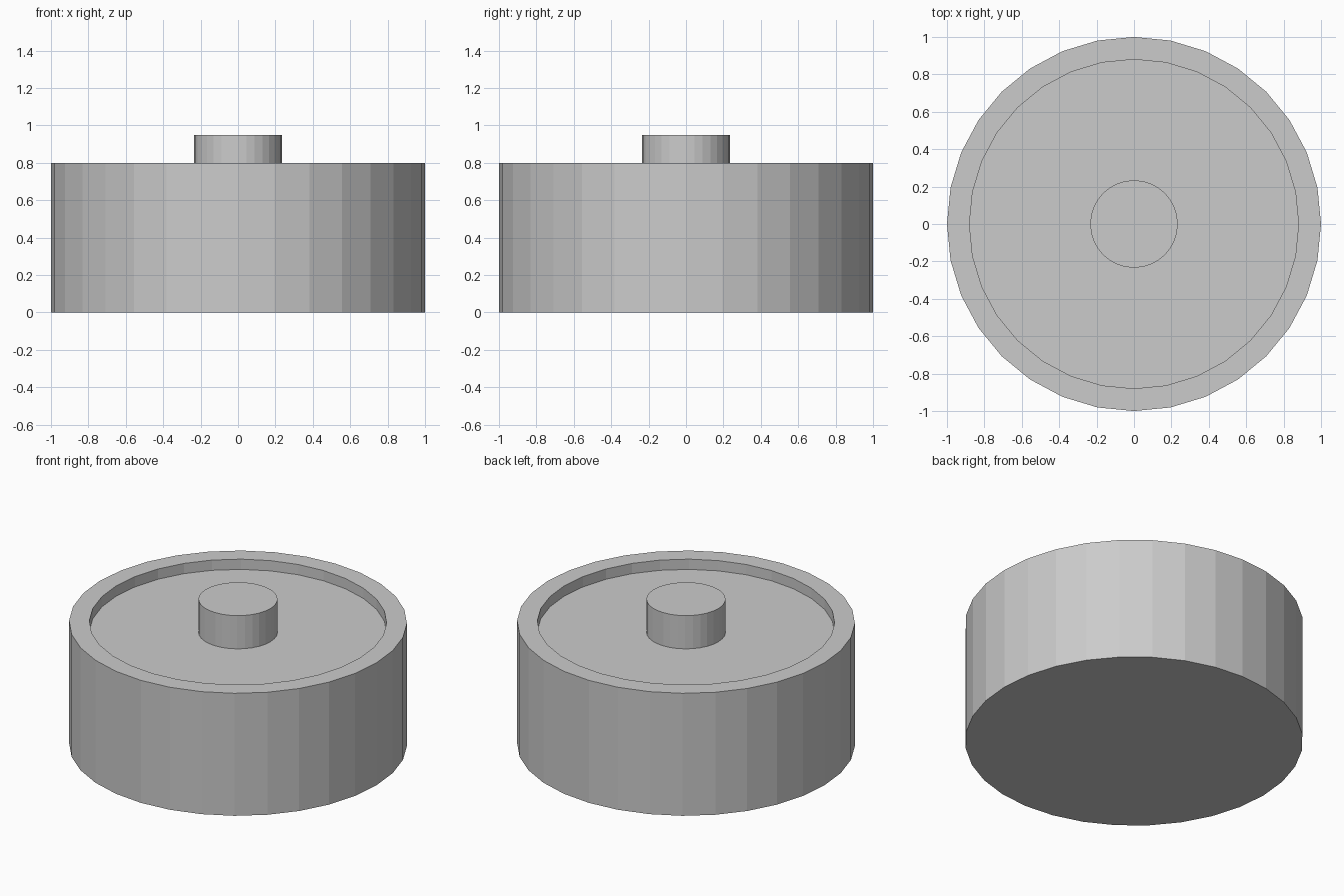
import bpy
import bmesh
from math import cos, sin, tau

SIDES = 32

cube = bpy.data.objects.get("Cube")
if cube:
    bpy.data.objects.remove(cube, do_unlink=True)

grey = bpy.data.materials.new("light_grey")
grey.use_nodes = True
colour = (0.6, 0.6, 0.6, 1)
grey.diffuse_color = colour
grey.node_tree.nodes["Principled BSDF"].inputs["Base Color"].default_value = colour


def lathe(name, profile):
    """Stack flat-sided rings of (radius, z) and cap both ends."""
    bm = bmesh.new()
    rings = [[bm.verts.new((r * cos(tau * i / SIDES), r * sin(tau * i / SIDES), z))
              for i in range(SIDES)] for r, z in profile]
    for low, high in zip(rings, rings[1:]):
        for i in range(SIDES):
            j = (i + 1) % SIDES
            bm.faces.new((low[i], low[j], high[j], high[i]))
    bm.faces.new(rings[0][::-1])
    bm.faces.new(rings[-1])
    mesh = bpy.data.meshes.new(name)
    bm.to_mesh(mesh)
    bm.free()
    mesh.materials.append(grey)
    obj = bpy.data.objects.new(name, mesh)
    bpy.context.collection.objects.link(obj)
    return obj


# Drum with raised rim, sunken top and central hub in one outline
lathe("drum_with_hub", [(1, 0), (1, 0.8), (0.88, 0.8), (0.88, 0.733),
                        (0.234, 0.733), (0.234, 0.95)])
